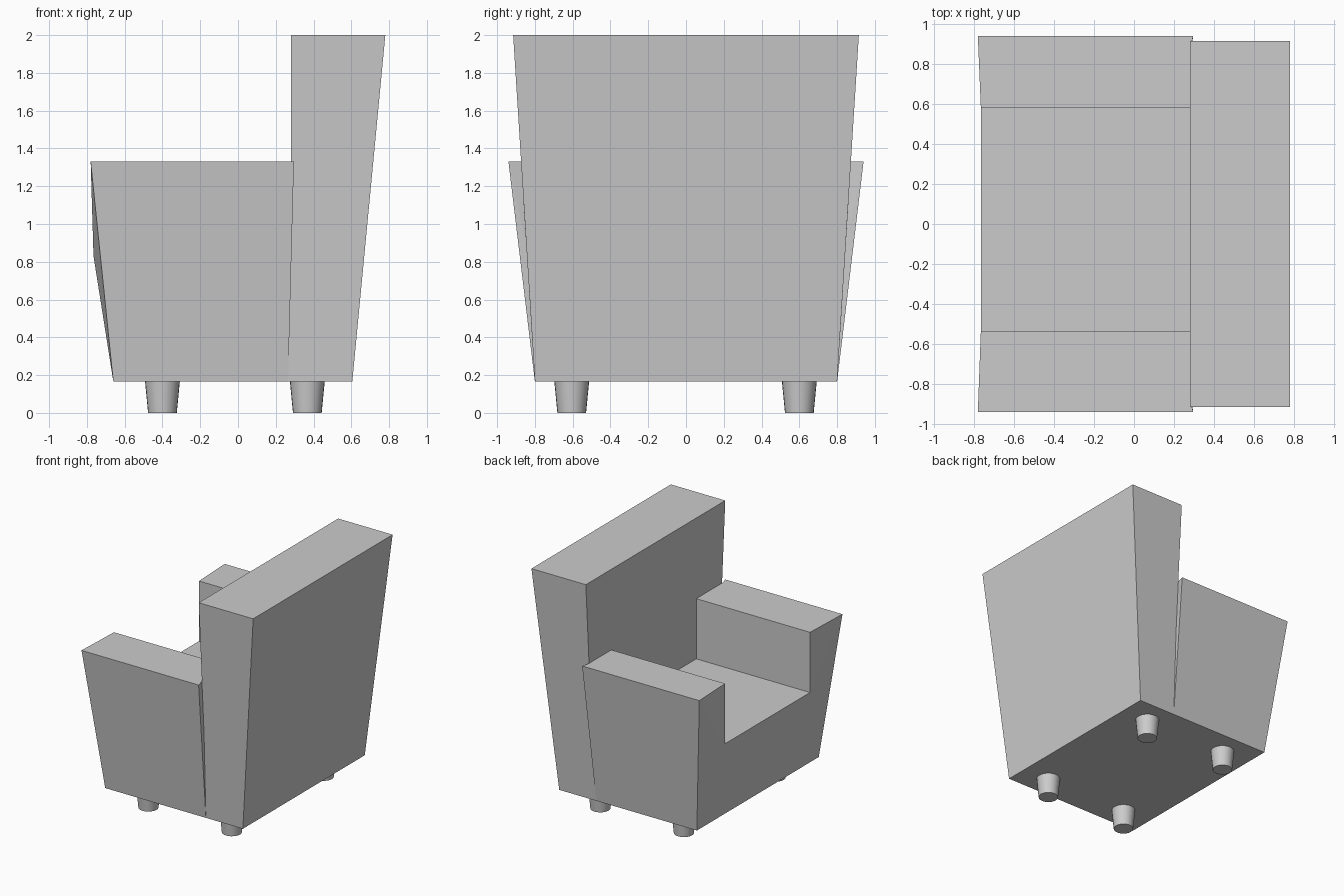
import bpy
import bmesh

if "Cube" in bpy.data.objects:
    bpy.data.objects.remove(bpy.data.objects["Cube"])

# Armchair facing -x: one closed upholstered shell on four tapered feet
Z0, ARM, SEAT = 0.165, 1.33, 0.83
bm = bmesh.new()


def corners(s, inner):
    """Corner vertices of one half: s is the side sign, inner the arm's inner y."""
    pts = dict(
        front_low=(-0.66, 0.80 * s, Z0), mid_low=(0.265, 0.80 * s, Z0),
        back_low=(0.605, 0.80 * s, Z0),
        arm_front=(-0.78, 0.94 * s, ARM), arm_rear=(0.296, 0.94 * s, ARM),
        notch=(0.28, 0.845 * s, 0.88), back_arm=(0.28, 0.873 * s, ARM),
        top_front=(0.28, 0.915 * s, 2.0), top_back=(0.78, 0.915 * s, 2.0),
        in_front=(-0.765, inner, ARM), in_rear=(0.28, inner, ARM),
        seat_front=(-0.765, inner, SEAT), seat_rear=(0.28, inner, SEAT))
    return {k: bm.verts.new(p) for k, p in pts.items()}


sides = [corners(1, 0.58), corners(-1, -0.535)]

# Arms and sides of the backrest
side_faces = (
    "front_low mid_low arm_rear arm_front", "mid_low notch arm_rear",
    "arm_rear notch back_arm", "arm_front front_low seat_front",
    "arm_front seat_front in_front",
    "in_front arm_front arm_rear back_arm in_rear",
    "in_front in_rear seat_rear seat_front",
    "mid_low back_low top_back top_front back_arm notch")
for side in sides:
    for names in side_faces:
        bm.faces.new([side[n] for n in names.split()])

# Faces spanning both halves: front, seat, backrest front, top, rear, underside
for names in ("front_low seat_front", "seat_front seat_rear",
              "top_front back_arm in_rear seat_rear",
              "top_front top_back", "top_back back_low",
              "front_low mid_low back_low"):
    names = names.split()
    bm.faces.new([sides[0][n] for n in names] + [sides[1][n] for n in reversed(names)])

bmesh.ops.recalc_face_normals(bm, faces=bm.faces)
mesh = bpy.data.meshes.new("armchair_body")
bm.to_mesh(mesh)
bm.free()
bpy.context.collection.objects.link(bpy.data.objects.new("armchair_body", mesh))

# Feet
for label, x in (("front", -0.40), ("back", 0.367)):
    for hand, y in (("left", 0.60), ("right", -0.605)):
        bpy.ops.mesh.primitive_cone_add(vertices=24, radius1=0.076, radius2=0.092,
                                        depth=Z0, location=(x, y, Z0 / 2))
        bpy.context.object.name = f"{label}_{hand}_foot"
        bpy.ops.object.shade_smooth_by_angle()
